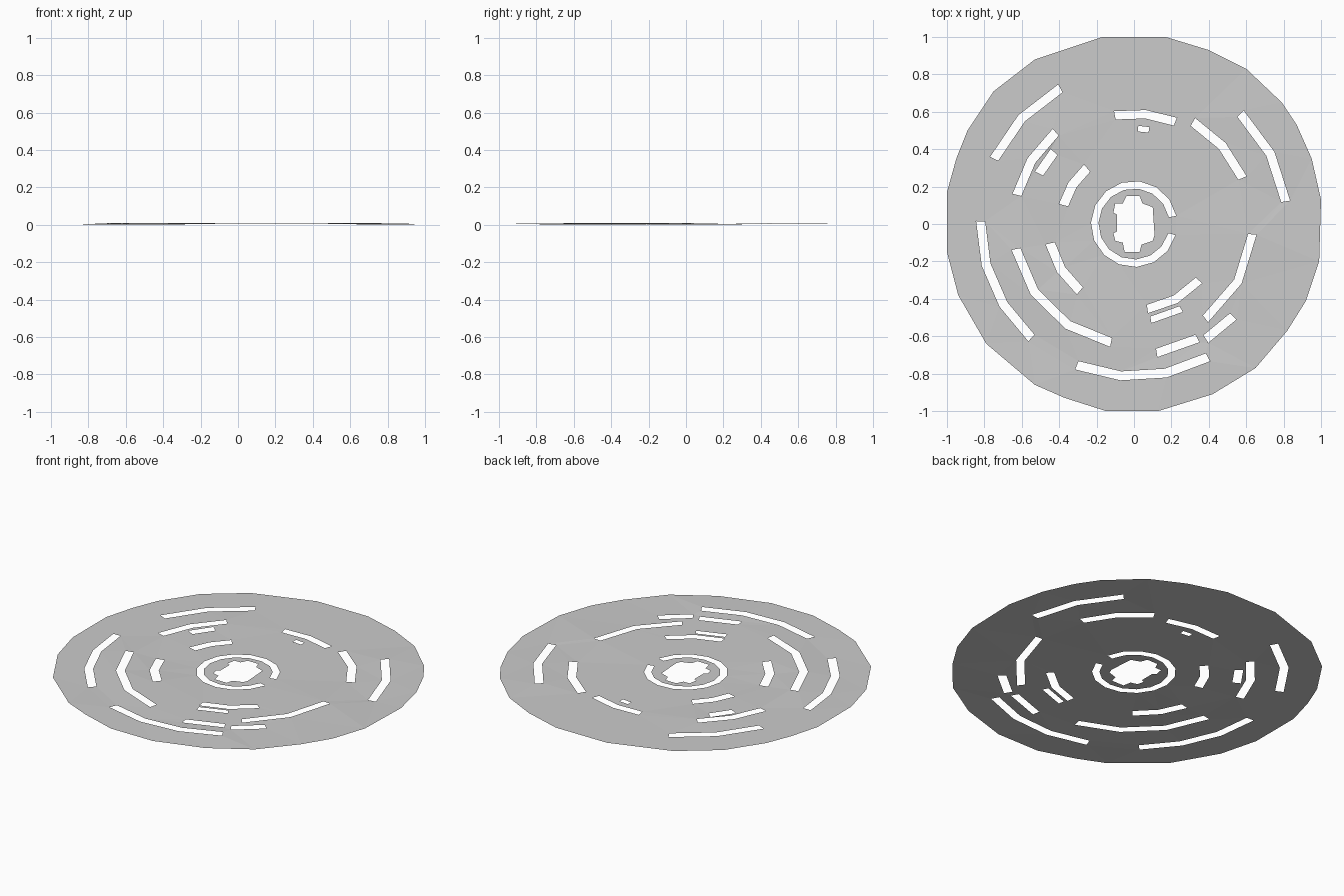
import bpy, bmesh
from math import radians, cos, sin, ceil

if "Cube" in bpy.data.objects:
    bpy.data.objects.remove(bpy.data.objects["Cube"])

bm = bmesh.new()
lifted = {}


def loop(points, heights=None):
    """Closed outline; heights are applied after filling."""
    vs = [bm.verts.new((x, y, 0)) for x, y in points]
    for i, v in enumerate(vs):
        bm.edges.new((v, vs[(i + 1) % len(vs)]))
        lifted[v] = heights[i] if heights else 0.004


def slot(r, a0, a1, w=0.048, z0=0.004, z1=0.004):
    """Faceted arc-shaped opening, ends at heights z0 and z1."""
    n = max(1, ceil(abs(a1 - a0) / 24))
    ang = [radians(a0 + (a1 - a0) * i / n) for i in range(n + 1)]
    zs = [z0 + (z1 - z0) * i / n for i in range(n + 1)]
    inner = [((r - w / 2) * cos(a), (r - w / 2) * sin(a)) for a in ang]
    outer = [((r + w / 2) * cos(a), (r + w / 2) * sin(a)) for a in ang]
    loop(inner + outer[::-1], zs + zs[::-1])


# Disc rim
loop([(-.17, 1), (.17, 1), (.4, .93), (.6, .83), (.79, .65), (.87, .53),
      (.95, .35), (1, .13), (.99, -.2), (.92, -.41), (.82, -.57), (.65, -.77),
      (.42, -.91), (.13, -1), (-.15, -1), (-.37, -.93), (-.53, -.86),
      (-.79, -.64), (-.94, -.38), (-1, -.15), (-1, .17), (-.95, .35),
      (-.89, .5), (-.75, .71), (-.53, .88)])

# Notched centre hole
loop([(-.04, .15), (.03, .15), (.045, .11), (.1, .09), (.11, -.06),
      (.1, -.09), (.04, -.11), (.03, -.15), (-.05, -.15), (-.06, -.1),
      (-.1, -.09), (-.11, -.05), (-.09, -.04), (-.09, .05), (-.11, .06),
      (-.1, .11), (-.06, .11)])

# Ring opening around the centre
slot(.21, 11, 345, .04)

# Outer slots
slot(.825, 118.5, 155)
slot(.82, 46, 8.5, z0=.008, z1=0)
slot(.815, -112, -61, z1=.008)
slot(.82, 179, 228, z1=0)
slot(.725, -43, -58)
slot(.70, -61, -80, .045)

# Middle slots
slot(.645, 130.5, 166, z0=.008)
slot(.63, 60, 23)
slot(.635, -5, -53, .045, z0=.01)
slot(.645, 192, 259, z0=.01, z1=.008)
slot(.59, 100, 68, .045)
slot(.575, 138, 152)

# Inner slots
slot(.39, 130, 165, .05)
slot(.46, -41, -81, .045)
slot(.52, -61, -80, .035)
slot(.46, 193, 231, .05, z0=0, z1=.008)
slot(.51, 87.5, 81, .03)

# Fill the sheet between the outlines, then apply the slight warp
bmesh.ops.triangle_fill(bm, edges=bm.edges[:], use_beauty=True, normal=(0, 0, 1))
for f in bm.faces:
    f.normal_update()
    if f.normal.z < 0:
        f.normal_flip()
for v, z in lifted.items():
    v.co.z = z

mesh = bpy.data.meshes.new("slotted_disc")
bm.to_mesh(mesh)
bm.free()
bpy.context.collection.objects.link(bpy.data.objects.new("slotted_disc", mesh))
